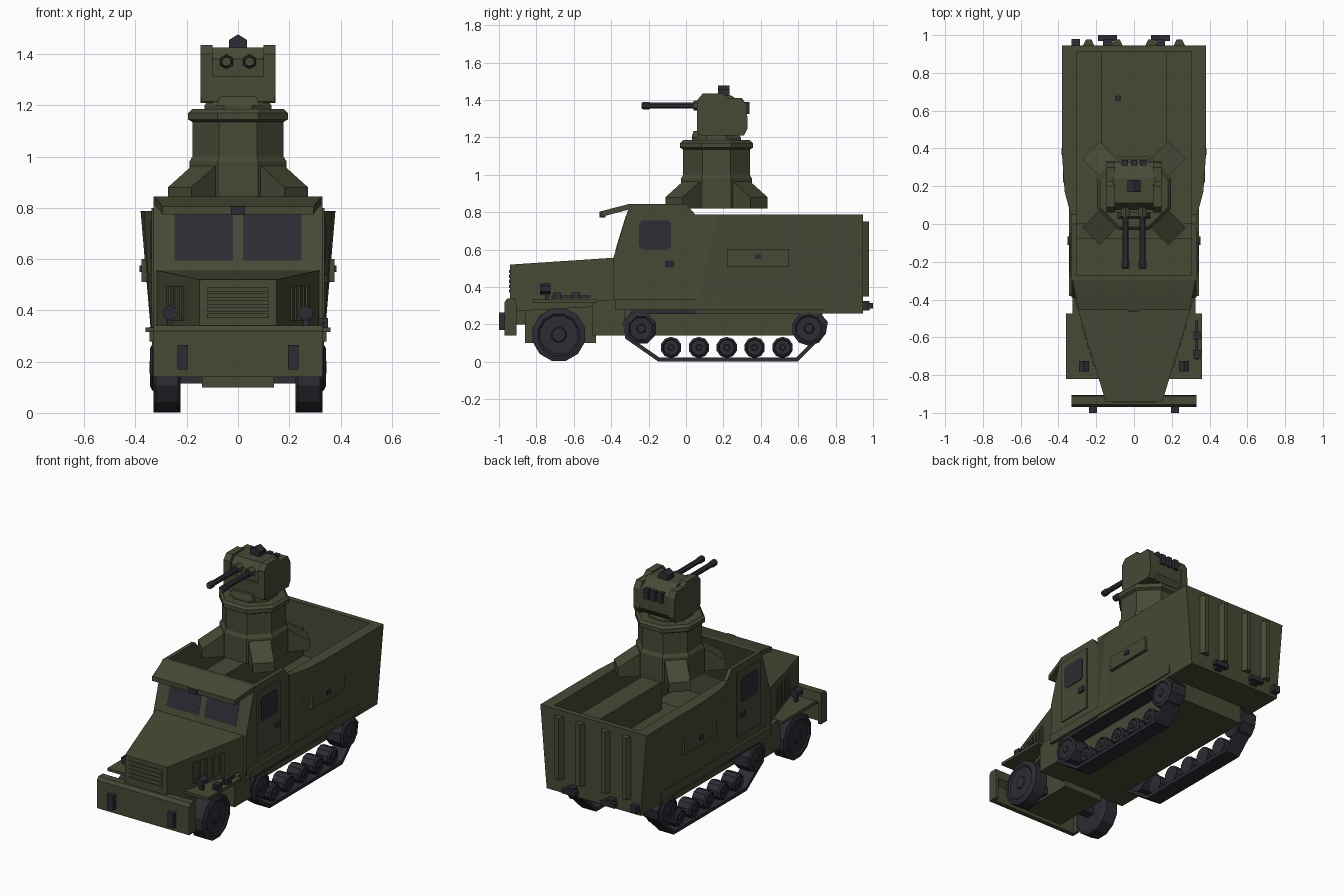
import bpy
import bmesh
from itertools import product
from math import cos, sin, pi
from mathutils import Vector

default_cube = bpy.data.objects.get("Cube")
if default_cube:
    bpy.data.objects.remove(default_cube, do_unlink=True)


def material(name, colour):
    mat = bpy.data.materials.new(name)
    mat.use_nodes = True
    mat.diffuse_color = colour
    mat.node_tree.nodes["Principled BSDF"].inputs["Base Color"].default_value = colour
    return mat


GREEN = material("olive green", (.061, .068, .036, 1))
DARK = material("dark grey", (.025, .025, .034, 1))


def finish(name, bm, mat, mirror):
    """Turn a bmesh into an object, optionally mirrored across the centre line."""
    bmesh.ops.recalc_face_normals(bm, faces=bm.faces)
    mesh = bpy.data.meshes.new(name)
    bm.to_mesh(mesh)
    bm.free()
    mesh.materials.append(mat)
    obj = bpy.data.objects.new(name, mesh)
    bpy.context.scene.collection.objects.link(obj)
    if mirror:
        obj.modifiers.new("Mirror", "MIRROR").use_mirror_merge = False
    return obj


def hull(name, points, mat=GREEN, mirror=False):
    bm = bmesh.new()
    verts = [bm.verts.new(point) for point in points]
    bmesh.ops.convex_hull(bm, input=verts)
    bmesh.ops.dissolve_limit(bm, angle_limit=.01, verts=bm.verts, edges=bm.edges)
    return finish(name, bm, mat, mirror)


def box(name, x, y, z, mat=GREEN, mirror=False):
    return hull(name, product(x, y, z), mat, mirror)


def skin(name, rings, mat, mirror, capped=True):
    """Join equal rings of points with quads, closing both ends if capped."""
    bm = bmesh.new()
    loops = [[bm.verts.new(point) for point in ring] for ring in rings]
    for low, high in zip(loops, loops[1:]):
        for i in range(len(low)):
            bm.faces.new((low[i - 1], low[i], high[i], high[i - 1]))
    if capped:
        bm.faces.new(loops[0])
        bm.faces.new(loops[-1])
    return finish(name, bm, mat, mirror)


def profile(name, x, outline, mat=GREEN, mirror=False):
    """Extrude a side outline of (y, z) points between two x positions."""
    return skin(name, [[(end, y, z) for y, z in outline] for end in x], mat, mirror)


def turned(name, centre, axis, rings, sides, mat=GREEN, mirror=False):
    """Stack polygon rings of (apothem, offset) along an axis."""
    loops = []
    for apothem, offset in rings:
        radius = apothem / cos(pi / sides)
        loop = []
        for i in range(sides):
            angle = (i + .5) * 2 * pi / sides
            a, b = radius * cos(angle), radius * sin(angle)
            local = {"x": (offset, a, b), "y": (a, offset, b), "z": (a, b, offset)}[axis]
            loop.append(Vector(centre) + Vector(local))
        loops.append(loop)
    return skin(name, loops, mat, mirror)


# Chassis, nose block, axle and skirts
box("chassis", (-.23, .23), (-.5, .73), (.14, .34))
box("nose_chassis", (-.14, .14), (-.86, -.48), (.1, .33))
box("front_axle", (-.25, .25), (-.71, -.65), (.115, .17), DARK)
box("track_skirt", (.2, .345), (-.38, .74), (.278, .335), mirror=True)
box("cab_sill", (.2, .325), (-.5, -.33), (.14, .33), mirror=True)

# Hood and its details
hull("hood", [(s * x, y, z) for s in (-1, 1) for x, y, z in
              ((.15, -.94, .27), (.15, -.94, .52), (.32, -.38, .3), (.32, -.38, .557))])
for i in range(5):
    low = .37 + i * .026
    box("grille_slat", (-.12, .12), (-.946, -.93), (low, low + .018))
    middle = -.74 + i * .048
    hull("hood_vent", [(.15 + (y + .94) * .3036 + depth, y, z) for y in (middle - .015, middle + .015)
                       for depth in (-.01, .007) for z in (.36, .495)], mirror=True)
box("front_fender", (.14, .36), (-.82, -.475), (.315, .333), mirror=True)
turned("headlight", (.265, -.75, .39), "y", [(.026, -.03), (.026, .025)], 6, DARK, True)
box("headlight_stem", (.255, .275), (-.755, -.735), (.33, .37), DARK, True)
box("fender_tool_handle", (.325, .34), (-.72, -.51), (.345, .355), DARK)
for y in (-.69, -.59):
    box("fender_tool_clamp", (.315, .352), (y - .022, y + .022), (.33, .37), DARK)

# Front bumper with folded ends
profile("bumper", (-.33, .33), [(-.97, .14), (-.97, .32), (-.955, .34), (-.91, .34),
                                (-.905, .28), (-.94, .25), (-.94, .14)])
box("bumper_end", (.31, .33), (-.945, -.905), (.14, .29), mirror=True)
box("bumper_pad", (.195, .237), (-1, -.965), (.17, .265), DARK, True)
box("bumper_bracket", (.08, .13), (-.95, -.84), (.2, .29), mirror=True)

# Open-topped cab with visor, windscreen and doors
box("cab_base", (-.33, .33), (-.39, -.07), (.3, .42))
profile("windscreen_frame", (-.33, .33), [(-.39, .4), (-.39, .55), (-.3, .845), (-.27, .845), (-.35, .55), (-.35, .4)])
profile("cab_side_wall", (.305, .33), [(-.39, .3), (-.39, .55), (-.3, .845), (0, .845), (.05, .787), (.05, .3)],
        mirror=True)
hull("visor", [(s * x, y, z) for s in (-1, 1) for x, y, z in
               ((.325, -.3, .845), (.325, -.3, .815), (.295, -.455, .805), (.295, -.455, .775))])
box("visor_lamp", (-.028, .028), (-.463, -.43), (.772, .805), DARK)
hull("windscreen", [(x, -.39 + (z - .55) * .305 + depth, z) for x in (.02, .247)
                    for z in (.595, .78) for depth in (-.002, .004)], DARK, True)
box("door", (.325, .338), (-.28, -.045), (.385, .8), mirror=True)
profile("door_window", (.33, .342), [(-.25, .62), (-.25, .74), (-.235, .755), (-.095, .755),
                                     (-.08, .74), (-.08, .62), (-.095, .6), (-.235, .6)], DARK, True)
box("door_handle", (.33, .352), (-.11, -.065), (.508, .54), DARK, True)

# Open cargo bed
sections = [(.05, .335), (.17, .367), (.35, .38), (.945, .38)]
names = ("bed_front_wall", "bed_shoulder_wall", "bed_side_wall")
for name, (start, wide), (end, wider) in zip(names, sections, sections[1:]):
    hull(name, [(x, y, z) for y, top in ((start, wide), (end, wider))
                for x, z in ((.305, .787), (top, .787), (top - .004, .75), (.305, .258), (.335, .34), (.335, .258))],
         mirror=True)
hull("tailgate", [(s * x, y, z) for s in (-1, 1) for y in (.91, .945)
                  for x, z in ((.335, .258), (.335, .34), (.375, .75), (.375, .787))])
box("bed_floor", (-.31, .31), (-.08, .93), (.258, .45))
box("bed_bench", (.17, .31), (0, .915), (.44, .63), mirror=True)
turned("floor_pin", (-.085, .665, 0), "z", [(.015, .25), (.015, .46)], 6, DARK)
box("side_locker", (.32, .376), (.22, .55), (.51, .6), mirror=True)
box("locker_latch", (.37, .384), (.365, .4), (.55, .575), DARK, True)
for x in (.09, .24):
    hull("tailgate_rib", [(x + w, y, z) for y, half in ((.94, .032), (.978, .014))
                          for w in (-half, half) for z in (.35, .75)], mirror=True)
box("tow_clip", (.09, .19), (.97, 1), (.285, .315), DARK, True)
box("tow_clip_mount", (.115, .165), (.94, .98), (.275, .325), DARK, True)
box("tail_lamp", (-.33, -.285), (.94, .98), (.28, .325), DARK)

# Front wheels
turned("front_wheel", (0, -.68, .145), "x",
       [(.12, .225), (.14, .235), (.14, .32), (.11, .33), (.1, .322), (.04, .322), (.035, .33)], 12, DARK, True)

# Tracks and running gear
path = [(-.33, .21), (-.28, .266), (.7, .266), (.748, .21), (.738, .155),
        (.592, .012), (-.145, .012), (-.315, .13)]
track = skin("track_band", [[(x, y, z) for y, z in path] for x in (.225, .33)], DARK, False, capped=False)
thickness = track.modifiers.new("Solidify", "SOLIDIFY")
thickness.thickness, thickness.offset = .022, 0
track.modifiers.new("Mirror", "MIRROR")


def running_wheel(name, y, z, radius, sides, outside):
    """A dished wheel whose hub reaches the given outside x position."""
    rings = [(radius, .232), (radius, outside - .012), (radius * .8, outside - .002),
             (radius * .72, outside - .008), (radius * .3, outside - .008), (radius * .25, outside)]
    turned(name, (0, y, z), "x", rings, sides, DARK, True)


running_wheel("drive_sprocket", -.24, .178, .08, 8, .345)
running_wheel("rear_idler", .657, .178, .088, 10, .345)
for i in range(5):
    running_wheel("road_wheel", -.08 + i * .149, .077, .054, 10, .327)

# Turret pedestal with four diagonal feet
hub = (0, .163, 0)
turned("pedestal", hub, "z", [(.19, .82), (.19, .98), (.178, 1), (.178, 1.135), (.195, 1.145),
                              (.195, 1.17), (.18, 1.185)], 8)
for sx, sy in product((-1, 1), repeat=2):
    corners = []
    for out, top in ((.322, .88), (.255, .92), (.165, .98)):
        for across, z in product((-.065, .065), (.82, top)):
            corners.append((sx * (out + across) * .707, hub[1] + sy * (out - across) * .707, z))
    hull("pedestal_foot", corners)

# Turret body
turned("turret_ring", hub, "z", [(.13, 1.17), (.13, 1.2), (.11, 1.23)], 8)
hull("turret_front_plate", [(s * x, y, z) for s in (-1, 1) for x, y, z in
                            ((.085, .03, 1.2), (.07, .04, 1.235), (.085, .1, 1.2), (.07, .1, 1.235))])
profile("turret_core", (-.11, .11), [(.075, 1.215), (.075, 1.38), (.11, 1.425), (.24, 1.425),
                                     (.325, 1.37), (.325, 1.25), (.3, 1.215)])
box("turret_lower_front", (-.143, .143), (.06, .12), (1.215, 1.315))
profile("turret_cheek", (.1, .146), [(.06, 1.24), (.06, 1.4), (.09, 1.435), (.2, 1.435), (.225, 1.41),
                                     (.3, 1.41), (.325, 1.37), (.33, 1.25), (.31, 1.21), (.08, 1.21)], mirror=True)
for x in (-.05, 0, .05):
    box("rear_vent", (x - .017, x + .017), (.31, .34), (1.325, 1.39), DARK)
sight_outline = [(-.035, 1.4), (.035, 1.4), (.035, 1.455), (0, 1.477), (-.035, 1.455)]
hull("roof_sight", [(x, y, z) for x, z in sight_outline for y in (.17, .232)], DARK)

# Twin guns
turned("gun_port", (.045, 0, 1.37), "y", [(.022, .04), (.026, .09)], 6, GREEN, True)
turned("gun_barrel", (.045, 0, 1.37), "y",
       [(.017, -.235), (.02, -.23), (.02, -.2), (.016, -.19), (.016, .08)], 8, DARK, True)
turned("gun_bore", (.045, 0, 1.37), "y", [(.015, -.237), (.015, -.23)], 8, GREEN, True)
